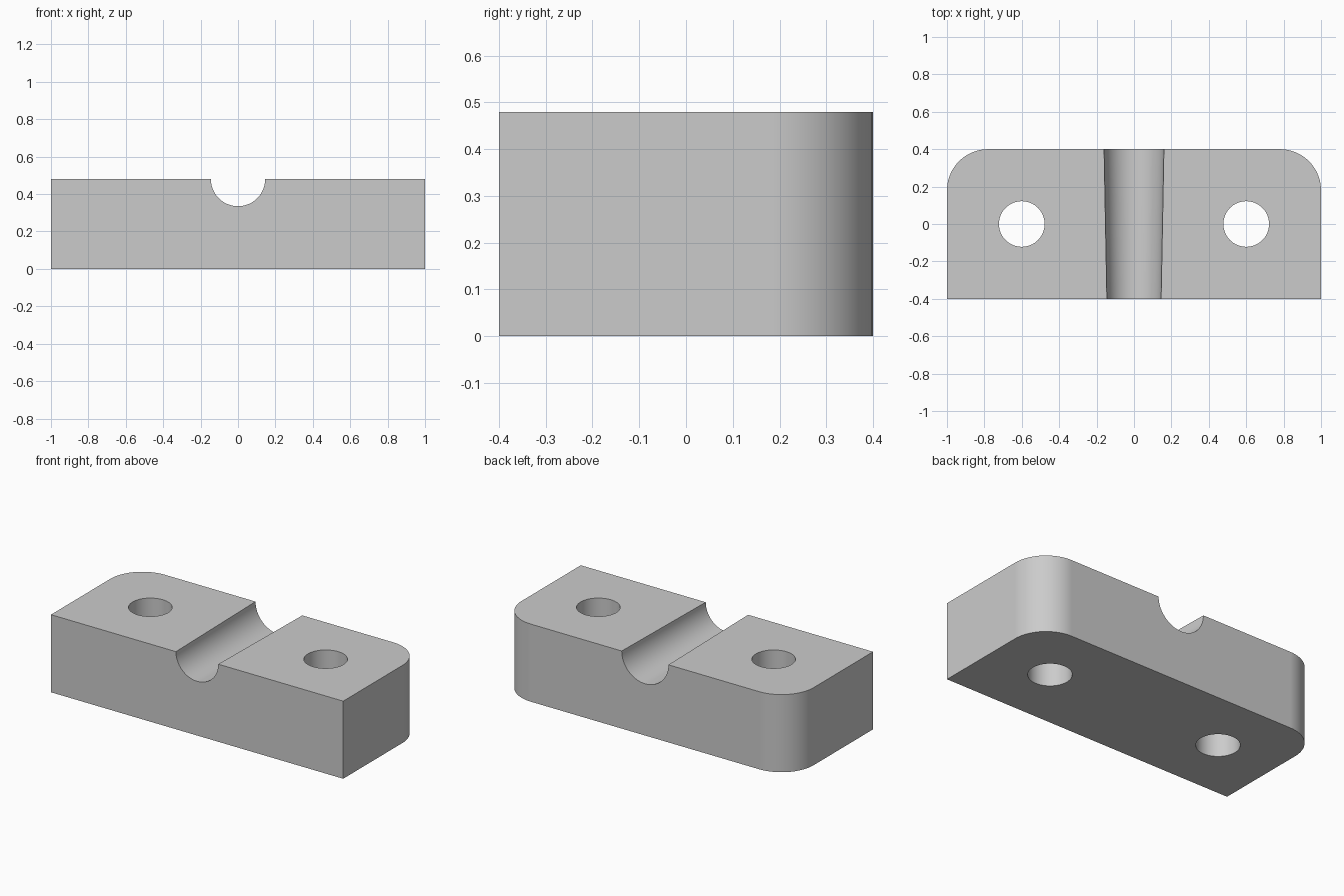
import bpy, bmesh, math
from mathutils import Matrix

cube = bpy.data.objects.get("Cube")
if cube:
    bpy.data.objects.remove(cube, do_unlink=True)

LENGTH, DEPTH, HEIGHT = 2.0, 0.8, 0.48
CORNER = 0.22
HOLE_X, HOLE_R = 0.6, 0.122
GROOVE_FRONT, GROOVE_BACK = 0.145, 0.16


def to_object(name, bm):
    mesh = bpy.data.meshes.new(name)
    bmesh.ops.recalc_face_normals(bm, faces=bm.faces)
    bm.to_mesh(mesh)
    bm.free()
    obj = bpy.data.objects.new(name, mesh)
    bpy.context.collection.objects.link(obj)
    return obj


def cone_cutter(name, r1, r2, length, matrix):
    bm = bmesh.new()
    bmesh.ops.create_cone(bm, cap_ends=True, segments=64, radius1=r1,
                          radius2=r2, depth=length, matrix=matrix)
    obj = to_object(name, bm)
    obj.hide_render = True
    return obj


# Block with the two rear vertical edges rounded
bm = bmesh.new()
bmesh.ops.create_cube(bm, size=1, matrix=Matrix.Translation((0, 0, HEIGHT / 2))
                      @ Matrix.Diagonal((LENGTH, DEPTH, HEIGHT, 1)))
rear = [e for e in bm.edges
        if all(v.co.y > 0 for v in e.verts)
        and abs(e.verts[0].co.z - e.verts[1].co.z) > 0.1]
bmesh.ops.bevel(bm, geom=rear, offset=CORNER, offset_type='OFFSET',
                segments=20, profile=0.5, affect='EDGES')
block = to_object("clamp_block", bm)

# Cutters: two bolt holes and a groove that widens towards the back
cutters = [cone_cutter(f"{side}_hole_cutter", HOLE_R, HOLE_R, HEIGHT * 2,
                       Matrix.Translation((sx * HOLE_X, 0, HEIGHT / 2)))
           for side, sx in (("left", 1), ("right", -1))]
overshoot = 0.1
flare = (GROOVE_BACK - GROOVE_FRONT) / DEPTH * overshoot
cutters.append(cone_cutter(
    "groove_cutter", GROOVE_FRONT - flare, GROOVE_BACK + flare,
    DEPTH + 2 * overshoot,
    Matrix.Translation((0, 0, HEIGHT)) @ Matrix.Rotation(-math.pi / 2, 4, 'X')))

bpy.ops.object.select_all(action='DESELECT')
block.select_set(True)
bpy.context.view_layer.objects.active = block
for cutter in cutters:
    mod = block.modifiers.new(cutter.name, 'BOOLEAN')
    mod.operation = 'DIFFERENCE'
    mod.solver = 'EXACT'
    mod.object = cutter
    bpy.ops.object.modifier_apply(modifier=mod.name)
    bpy.data.objects.remove(cutter, do_unlink=True)

# Smooth curved walls, crisp rims
bpy.ops.object.shade_smooth_by_angle(angle=math.radians(30))
weighted = block.modifiers.new("flat_face_normals", 'WEIGHTED_NORMAL')
weighted.keep_sharp = True

# Plain grey finish
grey = bpy.data.materials.new("light_grey")
grey.use_nodes = True
colour = (0.6, 0.6, 0.6, 1)
grey.diffuse_color = colour
grey.node_tree.nodes["Principled BSDF"].inputs["Base Color"].default_value = colour
block.data.materials.clear()
block.data.materials.append(grey)
